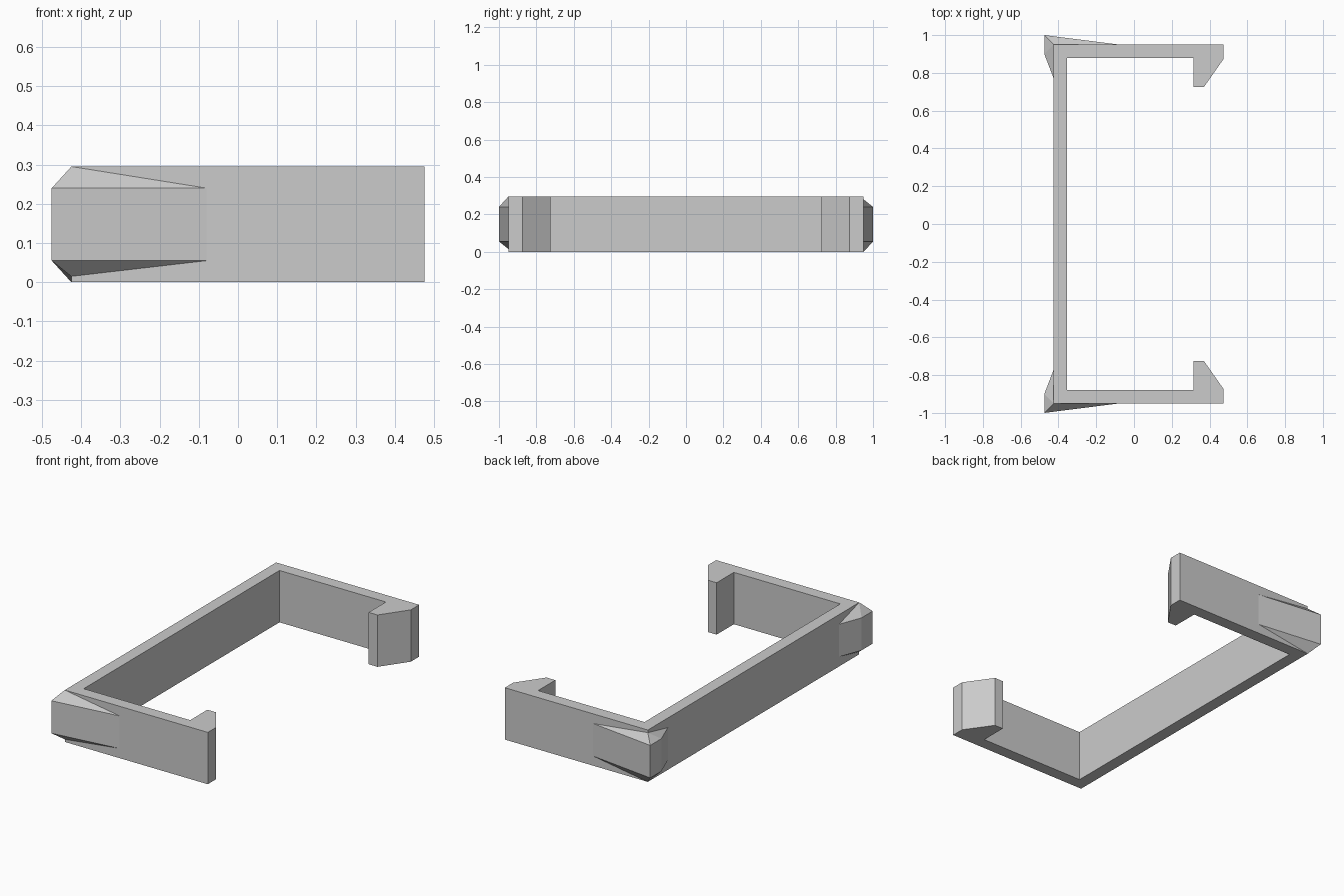
import bpy, bmesh

cube = bpy.data.objects.get("Cube")
if cube:
    bpy.data.objects.remove(cube, do_unlink=True)

HEIGHT = 0.295
grey = bpy.data.materials.new("plain grey")
grey.use_nodes = True
colour = (0.6, 0.6, 0.6, 1)
grey.diffuse_color = colour
grey.node_tree.nodes["Principled BSDF"].inputs["Base Color"].default_value = colour


def add_object(name, bm):
    bmesh.ops.recalc_face_normals(bm, faces=bm.faces)
    mesh = bpy.data.meshes.new(name)
    bm.to_mesh(mesh)
    bm.free()
    mesh.materials.append(grey)
    obj = bpy.data.objects.new(name, mesh)
    bpy.context.collection.objects.link(obj)
    return obj


def hull(name, points):
    bm = bmesh.new()
    for p in points:
        bm.verts.new(p)
    bmesh.ops.convex_hull(bm, input=bm.verts)
    bmesh.ops.dissolve_limit(bm, angle_limit=0.01, verts=bm.verts, edges=bm.edges)
    return add_object(name, bm)


# C-shaped clip with hooked ends: half outline mirrored across y, then extruded
half = [(-0.425, 0.95), (0.475, 0.95), (0.475, 0.875), (0.37, 0.725),
        (0.315, 0.725), (0.315, 0.88), (-0.355, 0.88)]
outline = half + [(x, -y) for x, y in reversed(half)]
bm = bmesh.new()
face = bm.faces.new([bm.verts.new((x, y, 0)) for x, y in outline])
ext = bmesh.ops.extrude_face_region(bm, geom=[face])
bmesh.ops.translate(bm, vec=(0, 0, HEIGHT),
                    verts=[v for v in ext["geom"] if isinstance(v, bmesh.types.BMVert)])
add_object("clip_frame", bm)

# Faceted corner lugs: the second is the first turned half way round the x axis
for side, label in ((-1, "front"), (1, "back")):
    def place(x, y, z):
        return (x, side * y, z if side < 0 else HEIGHT - z)

    def pair(x, y, low=0.055, high=0.24):
        return [place(x, y, low), place(x, y, high)]

    tip = pair(-0.475, 1.0)
    corner = pair(-0.425, 0.95, 0.015, HEIGHT)
    hull(label + "_lug_arm_side", tip + corner + pair(-0.08, 0.95))
    hull(label + "_lug_spine_side", tip + corner + pair(-0.475, 0.9) + pair(-0.425, 0.77))
